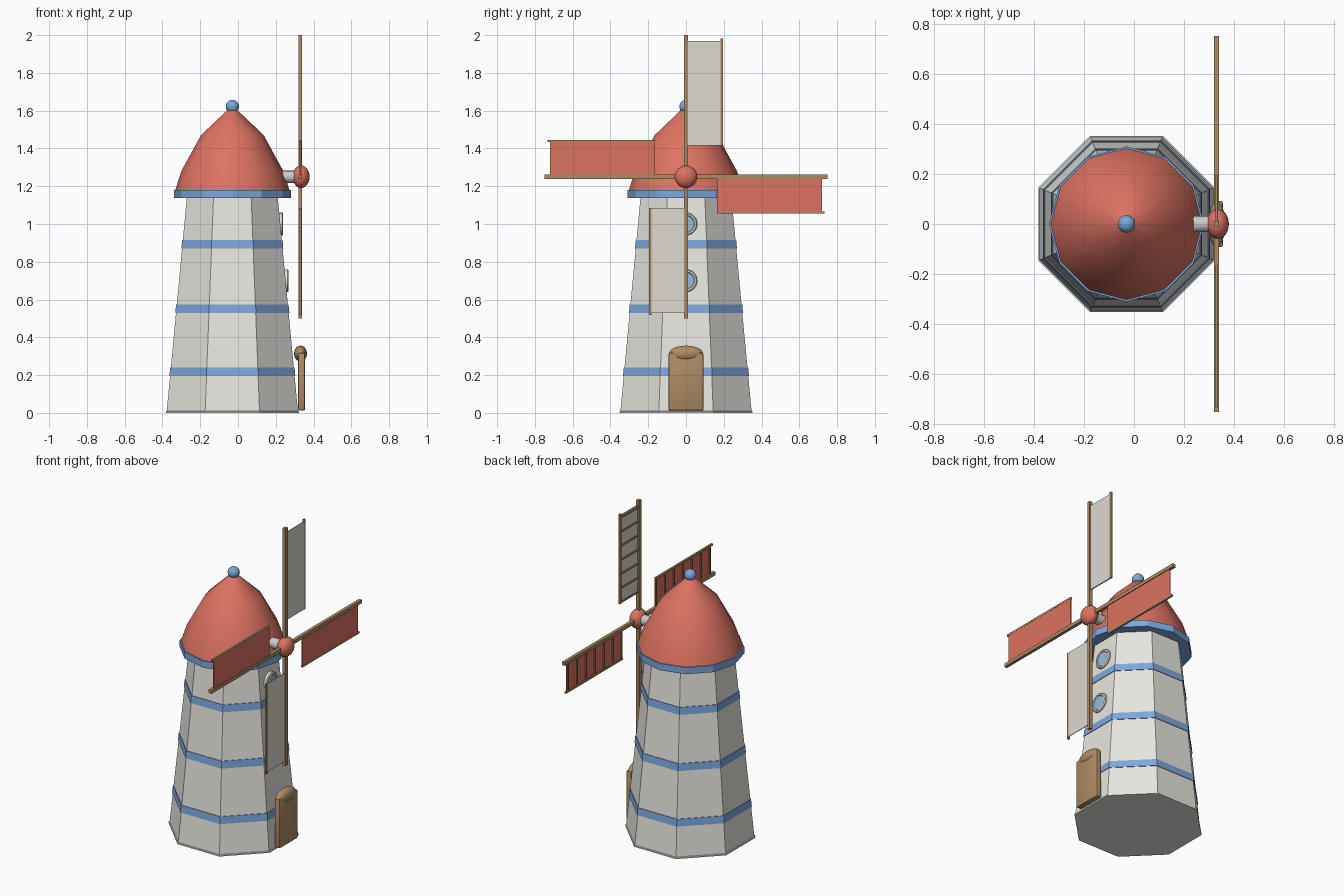
import bpy, bmesh, math
from mathutils import Matrix, Vector

if "Cube" in bpy.data.objects:
    bpy.data.objects.remove(bpy.data.objects["Cube"])

CX = -0.03            # tower axis
SAIL = Vector((0.33, 0, 1.25))


def mat(name, *rgb):
    m = bpy.data.materials.new(name)
    m.diffuse_color = (*rgb, 1)
    m.use_nodes = True
    m.node_tree.nodes["Principled BSDF"].inputs["Base Color"].default_value = m.diffuse_color
    return m


BLUE = mat("blue", 0.20, 0.39, 0.72)
RED = mat("red", 0.72, 0.17, 0.12)
WOOD = mat("wood", 0.42, 0.26, 0.13)
CREAM = mat("cream", 0.80, 0.79, 0.74)
CLOTH = mat("cloth", 0.72, 0.70, 0.62)
GLASS = mat("glass", 0.30, 0.50, 0.72)


def finish(bm, name, material, smooth=0):
    bmesh.ops.recalc_face_normals(bm, faces=bm.faces)
    me = bpy.data.meshes.new(name)
    bm.to_mesh(me)
    bm.free()
    ob = bpy.data.objects.new(name, me)
    bpy.context.collection.objects.link(ob)
    if material:
        me.materials.append(material)
    if smooth:
        bpy.ops.object.select_all(action='DESELECT')
        bpy.context.view_layer.objects.active = ob
        ob.select_set(True)
        bpy.ops.object.shade_smooth_by_angle(angle=math.radians(smooth))
    return ob


def lathe(name, profile, sides, material, turn=0.0, matrix=None, smooth=0):
    """Capped revolve of (radius, z) points."""
    bm = bmesh.new()
    rings = [[bm.verts.new((r * math.cos(turn + math.tau * i / sides),
                            r * math.sin(turn + math.tau * i / sides), z))
              for i in range(sides)] for r, z in profile]
    for a, b in zip(rings, rings[1:]):
        for i in range(sides):
            j = (i + 1) % sides
            bm.faces.new((a[i], a[j], b[j], b[i]))
    bm.faces.new(rings[0])
    bm.faces.new(rings[-1])
    bm.transform(matrix or Matrix.Translation((CX, 0, 0)))
    return finish(bm, name, material, smooth)


def ball(name, loc, radii, material):
    bm = bmesh.new()
    bmesh.ops.create_uvsphere(bm, u_segments=24, v_segments=12, radius=1)
    bm.transform(Matrix.LocRotScale(Vector(loc), None, Vector(radii)))
    return finish(bm, name, material, 40)


def add_box(bm, lo, hi):
    lo, hi = Vector(lo), Vector(hi)
    bmesh.ops.create_cube(bm, size=1, matrix=Matrix.LocRotScale((lo + hi) / 2, None, hi - lo))


# Octagonal tower with a thin foot
K = 1 / math.cos(math.pi / 8)


def apothem(z):
    return 0.348 - 0.094 * z


lathe("tower", [(0.352 * K, 0), (0.352 * K, 0.008), (apothem(0.01) * K, 0.01),
                (apothem(1.16) * K, 1.16)], 8, CREAM, math.pi / 8)

# Painted bands
for n, z in enumerate((0.195, 0.53, 0.87)):
    lo, hi = apothem(z) * K, apothem(z + 0.045) * K
    lathe(f"band_{n + 1}", [(lo, z), (lo + 0.004, z), (hi + 0.004, z + 0.045), (hi, z + 0.045)],
          8, BLUE, math.pi / 8)

# Cap, rim and finial
lathe("cap_rim", [(0.31, 1.138), (0.31, 1.18)], 12, BLUE)
lathe("cap", [(0.304, 1.175), (0.27, 1.28), (0.166, 1.47), (0.03, 1.6), (0.01, 1.61)],
      12, RED, smooth=40)
ball("finial", (CX, 0, 1.622), (0.035,) * 3, BLUE)

# Axle and hub
ALONG_X = Matrix.Rotation(math.pi / 2, 4, 'Y')
lathe("axle", [(0.032, 0), (0.032, 0.16)], 16, None,
      matrix=Matrix.Translation((0.18, 0, 1.25)) @ ALONG_X, smooth=40)
ball("hub", (0.334, 0, 1.25), (0.045, 0.06, 0.06), RED)

# Four sails: wooden ladder with cloth on the outer side
for n in range(4):
    place = Matrix.Translation(SAIL) @ Matrix.Rotation(-n * math.pi / 2, 4, 'X')
    frame = bmesh.new()
    add_box(frame, (-0.010, -0.011, 0), (0.010, 0.011, 0.75))
    add_box(frame, (-0.006, 0.183, 0.165), (0.006, 0.195, 0.732))
    for i in range(7):
        z = 0.172 + i * 0.089
        add_box(frame, (-0.005, 0, z - 0.005), (0.003, 0.19, z + 0.005))
    frame.transform(place)
    finish(frame, f"sail_frame_{n + 1}", WOOD)
    cloth = bmesh.new()
    add_box(cloth, (0.001, 0.008, 0.165), (0.005, 0.187, 0.72))
    cloth.transform(place)
    finish(cloth, f"sail_cloth_{n + 1}", RED if n % 2 else CLOTH)

# Round windows
for n, z in enumerate((0.70, 1.0)):
    at = Matrix.Translation((CX + apothem(z), 0, z)) @ ALONG_X
    lathe(f"window_frame_{n + 1}", [(0.06, -0.015), (0.06, 0.010), (0.055, 0.015),
                                    (0.047, 0.015), (0.043, 0.009)],
          24, CREAM, matrix=at, smooth=30)
    lathe(f"window_glass_{n + 1}", [(0.043, 0), (0.043, 0.011)], 24, GLASS, matrix=at, smooth=30)

# Door with a rounded hood
bm = bmesh.new()
add_box(bm, (0.318, -0.092, 0.012), (0.355, 0.092, 0.318))
bmesh.ops.bevel(bm, geom=bm.edges[:], offset=0.008, segments=2, affect='EDGES', profile=0.5)
finish(bm, "door", WOOD, 40)
ball("door_hood", (0.331, 0, 0.314), (0.034, 0.09, 0.042), WOOD)
